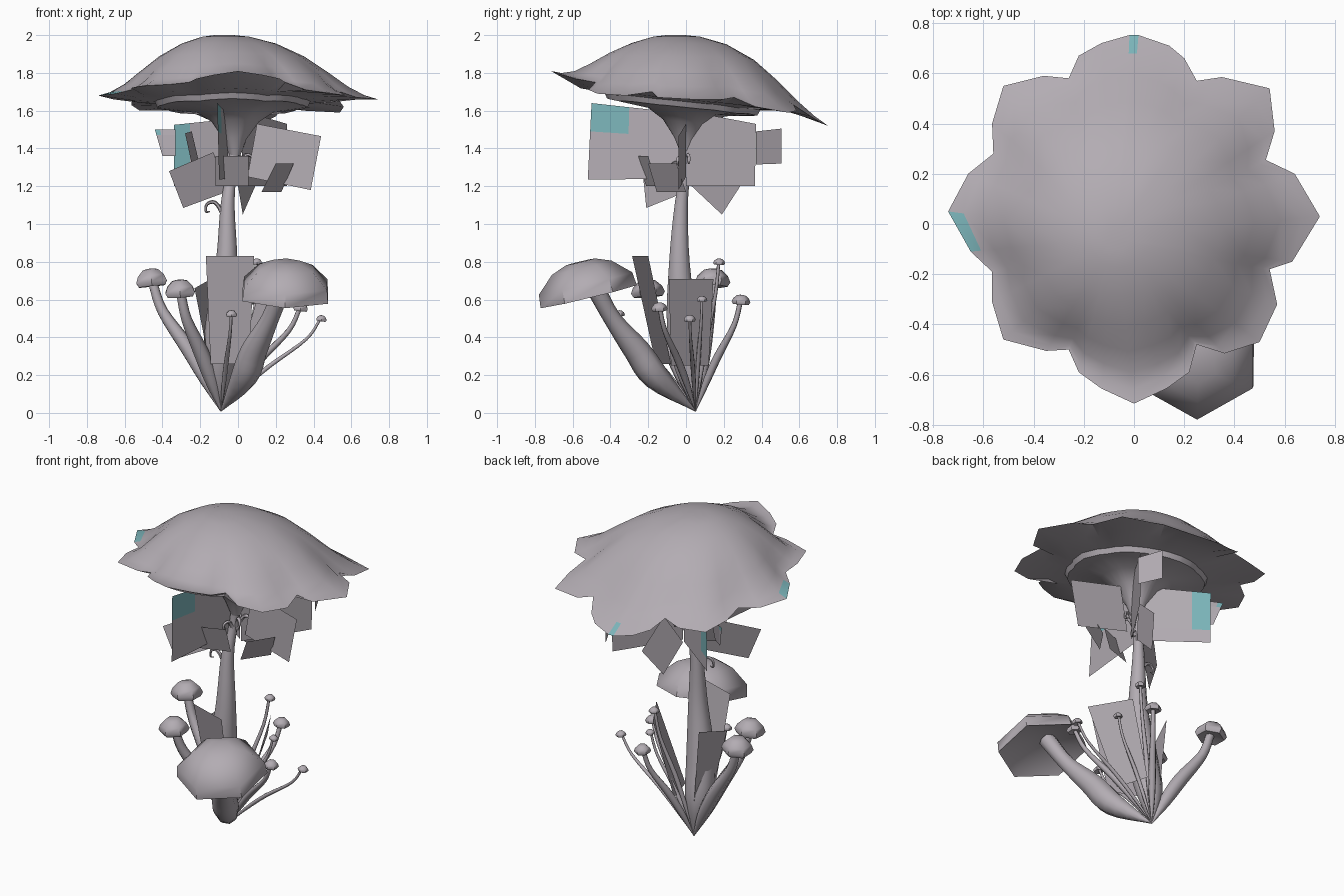
import bpy, bmesh, math
from mathutils import Vector

old = bpy.data.objects.get("Cube")
if old:
    bpy.data.objects.remove(old, do_unlink=True)


def material(name, rgb):
    m = bpy.data.materials.new(name)
    m.use_nodes = True
    m.diffuse_color = (*rgb, 1)
    m.node_tree.nodes["Principled BSDF"].inputs["Base Color"].default_value = (*rgb, 1)
    return m


MATS = [material("mauve_grey", (0.45, 0.415, 0.45)), material("teal", (0.2, 0.46, 0.49))]
BASE = Vector((-0.09, 0.05, 0.01))


def finish(name, bm, smooth=None):
    bmesh.ops.recalc_face_normals(bm, faces=bm.faces)
    me = bpy.data.meshes.new(name)
    bm.to_mesh(me)
    bm.free()
    for m in MATS:
        me.materials.append(m)
    ob = bpy.data.objects.new(name, me)
    bpy.context.collection.objects.link(ob)
    if smooth:
        bpy.ops.object.select_all(action='DESELECT')
        ob.select_set(True)
        bpy.context.view_layer.objects.active = ob
        bpy.ops.object.shade_smooth_by_angle(angle=math.radians(smooth))


def skin(bm, rings):
    """Join successive closed rings of points with quads; return the vertex rings."""
    vs = [[bm.verts.new(p) for p in r] for r in rings]
    for a, b in zip(vs, vs[1:]):
        n = len(a)
        for i in range(n):
            bm.faces.new((a[i], a[(i + 1) % n], b[(i + 1) % n], b[i]))
    return vs


def smooth_path(pts, steps=4):
    """Catmull-Rom through (x, y, z, radius) points."""
    p = [Vector(q) for q in pts]
    p = [2 * p[0] - p[1]] + p + [2 * p[-1] - p[-2]]
    out = []
    for a, b, c, d in zip(p, p[1:], p[2:], p[3:]):
        for k in range(steps):
            t = k / steps
            out.append(0.5 * (2 * b + (c - a) * t + (2 * a - 5 * b + 4 * c - d) * t * t
                              + (3 * b - a - 3 * c + d) * t ** 3))
    return out + [p[-2]]


def tube(name, pts, sides=8):
    path = smooth_path(pts)
    rings = []
    for i, q in enumerate(path):
        d = path[min(i + 1, len(path) - 1)].xyz - path[max(i - 1, 0)].xyz
        rot = Vector((0, 0, 1)).rotation_difference(d.normalized())
        rings.append([q.xyz + rot @ Vector((math.cos(a), math.sin(a), 0)) * max(q.w, 0.002)
                      for a in (math.tau * k / sides for k in range(sides))])
    bm = bmesh.new()
    vs = skin(bm, rings)
    bm.faces.new(vs[0])
    bm.faces.new(vs[-1])
    finish(name, bm, 60)


def dome(name, centre, r, h, lean, profile, sides=6):
    """Mushroom cap from a (radius, height) profile, leaning along a vector."""
    rot = Vector((0, 0, 1)).rotation_difference(Vector((*lean, 1)).normalized())
    rings = [[Vector(centre) + rot @ Vector((r * s * math.cos(a), r * s * math.sin(a), h * z))
              for a in (math.tau * (k + 0.5) / sides for k in range(sides))] for s, z in profile]
    bm = bmesh.new()
    vs = skin(bm, rings)
    bm.faces.new(vs[0])
    bm.faces.new(vs[-1])
    finish(name, bm, 50)


def card(name, corners, patch=None):
    """Flat leaf card; patch = (u, v) marks the teal part at its first corner."""
    a, b, c, d = (Vector(p) for p in corners)
    us = [0, patch[0], 1] if patch else [0, 1]
    vs = [0, patch[1], 1] if patch else [0, 1]
    bm = bmesh.new()
    g = [[bm.verts.new(a.lerp(b, u).lerp(d.lerp(c, u), v)) for u in us] for v in vs]
    for j in range(len(vs) - 1):
        for i in range(len(us) - 1):
            f = bm.faces.new((g[j][i], g[j][i + 1], g[j + 1][i + 1], g[j + 1][i]))
            f.material_index = 1 if patch and i == j == 0 else 0
    finish(name, bm)


# Great cap: eight lobes, each (x, y, rim height), clockwise from the back
outline = [
    (-.26, .58, 1.63), (-.22, .67, 1.58), (-.13, .72, 1.54), (-.018, .752, 1.52), (.018, .752, 1.52),
    (.14, .71, 1.54), (.2, .66, 1.57), (.25, .57, 1.63), (.35, .585, 1.6), (.54, .54, 1.59), (.56, .37, 1.62),
    (.525, .255, 1.67), (.64, .2, 1.66), (.74, .03, 1.66), (.63, -.15, 1.67),
    (.54, -.18, 1.7), (.57, -.32, 1.68), (.5, -.47, 1.69), (.36, -.515, 1.71),
    (.25, -.48, 1.75), (.22, -.59, 1.77), (.13, -.655, 1.79), (0, -.715, 1.81), (-.13, -.655, 1.79),
    (-.22, -.59, 1.77), (-.26, -.5, 1.75), (-.35, -.505, 1.74), (-.52, -.46, 1.73), (-.565, -.31, 1.72),
    (-.565, -.19, 1.71), (-.65, -.11, 1.69), (-.74, .05, 1.68), (-.66, .2, 1.66),
    (-.56, .28, 1.66), (-.565, .4, 1.63), (-.52, .55, 1.6), (-.36, .59, 1.6)]


def cap_point(x, y, t, mean=0.62):
    d = Vector((x, y))
    p = (d.normalized() * mean).lerp(d, t ** 3.5) * t
    return p + Vector((-0.08, -0.06)) * (1 - t)


rings = []
for t, drop in [(.08, .0), (.2, .025), (.4, .135), (.6, .34), (.75, .59), (.86, .81), (.94, .94), (1, 1)]:
    rings.append([(*cap_point(x, y, t), 2 - .33 * drop + (z - 1.67) * t ** 4) for x, y, z in outline])
bm = bmesh.new()
tops = skin(bm, rings)
bm.faces.new(tops[0])
# Teal tips on the right and back lobes
for f in bm.faces:
    c = f.calc_center_median()
    if (c.x < -0.635 and c.y < 0.04) or (c.y > 0.71 and abs(c.x) < 0.015):
        f.material_index = 1
finish("great_cap", bm, 40)

# Gills and the funnel that joins the cap to the trunk
bm = bmesh.new()
under = [[Vector(p) for p in outline]]
for t, z, shift in [(.82, 1.66, 0), (.64, 1.65, 0), (.62, 1.62, 0), (.33, 1.595, .04),
                    (.2, 1.54, .05), (.1, 1.45, .055), (.045, 1.36, .06)]:
    under.append([Vector((*cap_point(x, y, t), z - .1 * y * t)) + Vector((shift, shift, 0))
                  for x, y, _ in outline])
skin(bm, under)
finish("cap_gills", bm, 30)

# Trunk
tube("trunk", [(*BASE, .003), (-.1, .02, .22, .075), (-.09, -.02, .45, .085), (-.06, -.035, .8, .057),
               (-.055, -.025, 1.1, .037), (-.03, 0, 1.3, .026), (-.01, 0, 1.45, .03)], 10)

# Curled tendrils
for i, (x, y, z, s, ang) in enumerate([(-.06, -.03, 1.0, .11, 180), (-.01, 0, 1.27, .09, 10),
                                       (-.01, .01, 1.27, .08, 70), (-.02, 0, 1.24, .08, 250),
                                       (-.01, 0, 1.28, .07, 320)]):
    c, w = math.cos(math.radians(ang)), math.sin(math.radians(ang))
    curl = [(0, 0, .014), (.3, .7, .011), (.6, 1.05, .01), (.95, .95, .008), (1.0, .6, .006), (.8, .6, .003)]
    tube("tendril_%d" % i, [(x + c * s * u, y + w * s * u, z + s * v, r) for u, v, r in curl], 6)

# Large side mushroom
dome("side_cap", (.25, -.515, .615), .262, .19, (.03, -.24),
     [(.3, .3), (.85, .12), (1, 0), (.97, .38), (.62, .83), (.3, 1)])
tube("side_stem", [(*BASE, .003), (.03, -.155, .185, .07), (.085, -.26, .33, .07),
                   (.17, -.39, .5, .047), (.24, -.49, .68, .05)])

# Small mushrooms: cap centre, cap radius, stem radius
small = [(-.455, .14, .67, .094, .042), (-.305, -.2, .615, .09, .042), (.1, .29, .575, .05, .022),
         (.33, -.14, .54, .044, .02), (.44, .02, .485, .032, .012), (.1, .175, .785, .032, .014),
         (-.035, -.355, .51, .033, .013), (.19, .085, .59, .028, .012)]
for i, (x, y, z, r, w) in enumerate(small):
    tip = Vector((x, y, z))
    path = [(0, 0, .1), (.22, .25, .85), (.48, .5, 1), (.85, .8, .7), (1, 1.04, .6)]
    d = tip - BASE
    tube("small_stem_%d" % i, [(BASE.x + d.x * u, BASE.y + d.y * u, BASE.z + d.z * v, w * k)
                               for u, v, k in path], 7)
    dome("small_cap_%d" % i, tip, r, r, (d.x * .3, d.y * .3),
         [(.35, .12), (.85, 0), (1, .25), (.85, .6), (.5, .93), (.2, 1)])

# Leaf cards around the foot
card("front_foot_leaf", [(-.17, -.2, .83), (.085, -.285, .83), (.06, -.16, .26), (-.145, -.08, .26)])
card("left_foot_leaf", [(.27, -.09, .71), (.13, .145, .71), (0, .12, .25), (.06, -.08, .25)])
card("right_foot_leaf", [(-.23, -.08, .66), (-.16, .1, .7), (-.12, .09, .25), (-.15, -.04, .25)])

# Leaf cards hanging below the cap
card("front_leaf", [(-.11, -.5, 1.64), (-.06, 0, 1.585), (-.05, 0, 1.24), (-.1, -.52, 1.235)], (.4, .37))
card("back_right_leaf", [(-.34, .28, 1.525), (0, .02, 1.56), (0, .02, 1.2), (-.34, .275, 1.2)], (.25, .75))
card("back_left_leaf", [(.02, 0, 1.6), (.26, .37, 1.53), (.26, .365, 1.2), (.02, 0, 1.2)])
card("left_leaf", [(.1, 0, 1.53), (.44, -.04, 1.465), (.385, -.04, 1.18), (.05, 0, 1.25)])
card("right_leaf", [(-.365, -.23, 1.28), (-.13, 0, 1.38), (-.06, 0, 1.17), (-.29, -.21, 1.085)])
card("outer_right_leaf", [(-.44, .27, 1.5), (-.33, .22, 1.5), (-.33, .18, 1.36), (-.4, .23, 1.36)], (.25, .2))
card("outer_back_leaf", [(.28, .37, 1.49), (.21, .505, 1.505), (.21, .505, 1.32), (.28, .37, 1.315)])
card("small_front_leaf", [(-.12, -.27, 1.36), (.055, -.2, 1.36), (.055, -.15, 1.2), (-.12, -.21, 1.2)])
card("small_left_leaf", [(.2, -.2, 1.32), (.295, -.05, 1.32), (.23, 0, 1.17), (.125, -.155, 1.17)])
card("small_right_leaf", [(-.28, .05, 1.48), (-.245, .17, 1.49), (-.2, .13, 1.3), (-.235, .03, 1.27)])
card("small_back_leaf", [(0, .03, 1.2), (.07, .12, 1.38), (.1, .3, 1.22), (.025, .19, 1.05)])
